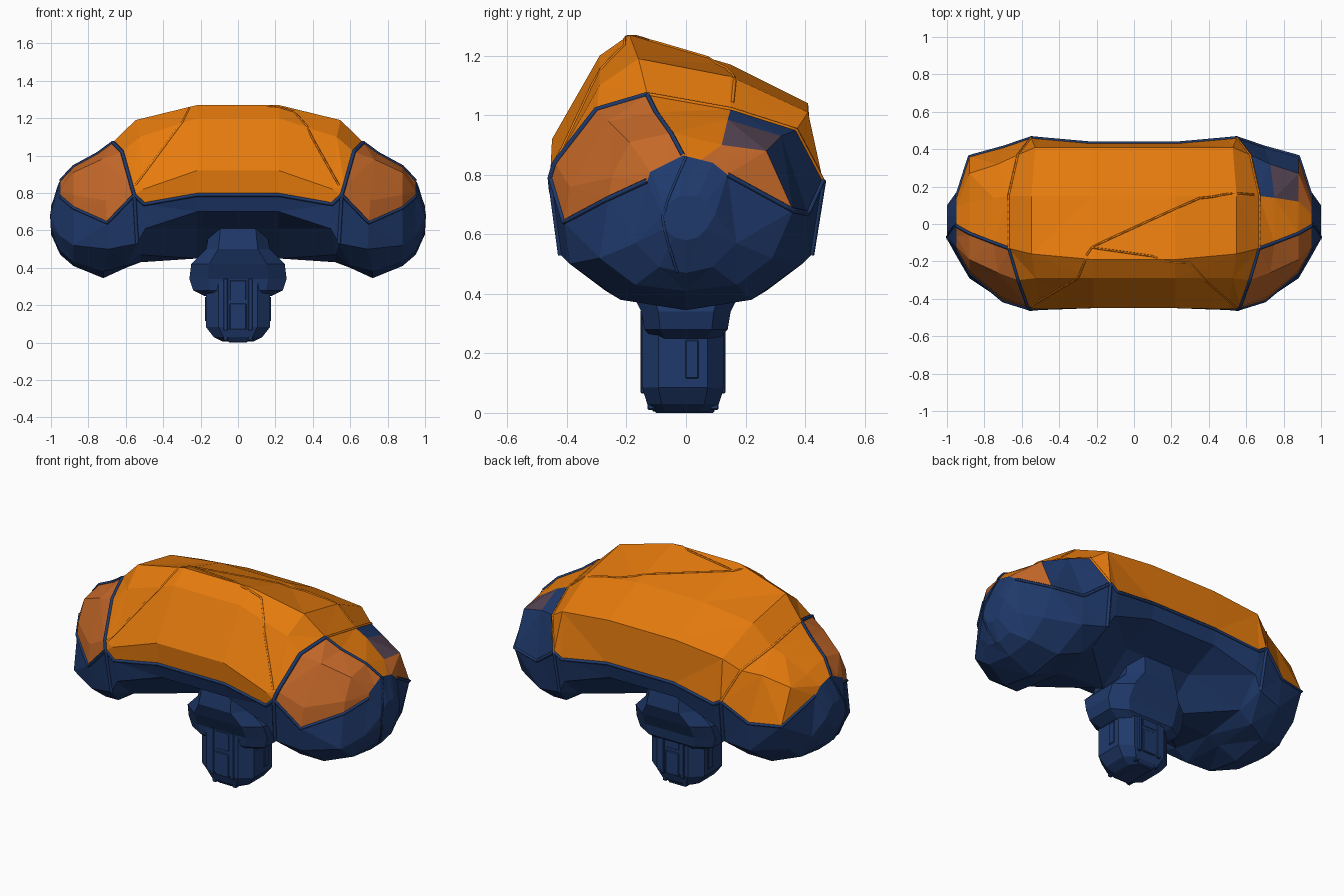
import bpy, bmesh
from mathutils import Vector
from mathutils.bvhtree import BVHTree

if "Cube" in bpy.data.objects:
    bpy.data.objects.remove(bpy.data.objects["Cube"])


def material(name, rgb):
    m = bpy.data.materials.new(name)
    m.diffuse_color = (*rgb, 1)
    m.use_nodes = True
    m.node_tree.nodes["Principled BSDF"].inputs["Base Color"].default_value = m.diffuse_color
    return m


BLUE = material("navy blue", (0.014, 0.042, 0.15))
ORANGE = material("bright orange", (0.78, 0.195, 0.004))
RUST = material("rust orange", (0.56, 0.14, 0.022))
PLUM = material("plum grey", (0.09, 0.058, 0.085))


def finish(bm, name, mats):
    bmesh.ops.recalc_face_normals(bm, faces=bm.faces[:])
    me = bpy.data.meshes.new(name)
    bm.to_mesh(me)
    for m in mats:
        me.materials.append(m)
    ob = bpy.data.objects.new(name, me)
    bpy.context.collection.objects.link(ob)
    return ob


def skin(bm, rings, pick):
    """Bridge closed rings, colouring each face by pick(ring, segment)."""
    vs = [[bm.verts.new(p) for p in r] for r in rings]
    n = len(vs[0])
    for i in range(len(vs) - 1):
        for k in range(n):
            j = (k + 1) % n
            f = bm.faces.new((vs[i][k], vs[i][j], vs[i + 1][j], vs[i + 1][k]))
            f.material_index = pick(i, k)
    bm.faces.new(vs[0])
    bm.faces.new(vs[-1])


# Body: cross-sections in (y, z), upper shell front rim -> back rim
STATIONS = [0.22, 0.52, 0.60, 0.72, 0.88, 0.95, 1.0]
UPPER = [
    [(-.44, .79), (-.45, .92), (-.29, 1.20), (-.19, 1.27), (.15, 1.17), (.41, 1.04), (.43, .79)],
    [(-.45, .74), (-.455, .82), (-.29, 1.10), (-.16, 1.19), (.15, 1.13), (.41, 1.01), (.455, .75)],
    [(-.455, .79), (-.44, .84), (-.30, 1.02), (-.13, 1.07), (.15, 1.02), (.37, .95), (.46, .78)],
    [(-.41, .64), (-.39, .76), (-.26, .98), (-.10, 1.01), (.14, .985), (.32, .93), (.41, .67)],
    [(-.26, .72), (-.25, .79), (-.19, .91), (-.05, .94), (.12, .90), (.27, .88), (.36, .68)],
    [(-.13, .78), (-.12, .81), (-.07, .835), (-.01, .865), (.05, .85), (.09, .84), (.14, .80)],
    [(-.08, .67), (-.07, .69), (-.05, .71), (-.02, .73), (.04, .73), (.07, .71), (.10, .67)],
]
# Underside: keel height, then inner and outer points used front and back
LOWER = [
    (.45, .20, .61, .41, .70),
    (.43, .27, .47, .43, .61),
    (.40, .27, .41, .42, .53),
    (.345, .22, .38, .39, .50),
    (.41, .17, .43, .29, .52),
    (.47, .09, .49, .17, .57),
    (.58, .04, .59, .07, .62),
]
# Sideways lean of the corner panel edges, per section point
LEAN = [0, 0, -.06, -.045, -.03, .02, .07, .07, .02, -.05, -.06, 0]
LEAN_AMOUNT = [0, .4, 1, .45, 0, 0, 0]


def section(s, side):
    keel, y1, z1, y2, z2 = LOWER[s]
    pts = [(0, keel), (-y1, z1), (-y2, z2)] + UPPER[s] + [(y2, z2), (y1, z1)]
    return [(side * (STATIONS[s] + LEAN[k] * LEAN_AMOUNT[s]), y, z)
            for k, (y, z) in enumerate(pts)]


N = len(STATIONS)
rings = [section(s, -1) for s in reversed(range(N))]
rings += [section(s, 1) for s in range(N)]


def body_colour(i, k):
    right = i >= N
    s = i - N if right else N - 2 - i      # inner station of this span
    if k < 3 or k > 8 or s == 5:
        return 0
    if s >= 2 and k <= 5:
        return 2                           # front corner panels
    if right and s >= 2 and k >= 7:        # patchwork on the right rear
        if s == 4:
            return 2
        if s == 3 and k == 7:
            return 3
        return 0
    return 1


bm = bmesh.new()
skin(bm, rings, body_colour)
bmesh.ops.recalc_face_normals(bm, faces=bm.faces[:])
bmesh.ops.triangulate(bm, faces=bm.faces[:])
tree = BVHTree.FromBMesh(bm)
finish(bm, "padded_body", [BLUE, ORANGE, RUST, PLUM])
bm.free()


# Raised seams that follow the body surface
def seam(name, pts, mat, width=0.008):
    path = []
    for a, b in zip(pts, pts[1:]):
        a, b = Vector(a), Vector(b)
        for t in range(9):
            path.append(tree.find_nearest(a.lerp(b, t / 8))[0])
    cu = bpy.data.curves.new(name, 'CURVE')
    cu.dimensions = '3D'
    cu.bevel_depth = width
    cu.bevel_resolution = 0
    sp = cu.splines.new('POLY')
    sp.points.add(len(path) - 1)
    for p, q in zip(sp.points, path):
        p.co = (*q, 1)
    cu.materials.append(mat)
    ob = bpy.data.objects.new(name, cu)
    bpy.context.collection.objects.link(ob)


def on_ring(s, side, ks):
    r = section(s, side)
    return [r[k] for k in ks]


for side, tag in ((1, "right"), (-1, "left")):
    seam(tag + "_front_panel_edge", on_ring(2, side, (2, 3, 4, 5, 6)), BLUE, .011)
    seam(tag + "_back_panel_edge", on_ring(2, side, (6, 7, 8, 9)), ORANGE, .007)
    seam(tag + "_back_lower_edge", on_ring(2, side, (9, 10)), BLUE, .011)
    seam(tag + "_panel_top_edge", [section(s, side)[6] for s in range(2, 6)], BLUE, .009)
    for k in (3, 9):
        seam(f"{tag}_rim_{k}", [section(s, side)[k] for s in range(2, 6)], BLUE, .009)
    seam(tag + "_end_seam", [(side * .95, 0, .86), (side, -.08, .66), (side * .95, -.03, .47)], BLUE, .006)

for k, tag in ((3, "front"), (9, "back")):
    left = [section(s, -1)[k] for s in (2, 1, 0)]
    right = [section(s, 1)[k] for s in (0, 1, 2)]
    seam(tag + "_centre_rim", left + right, BLUE, .010)

seam("top_seam", [(-.23, -.12, 1.27), (.35, .14, 1.17), (.65, .16, 1.05)], ORANGE, .006)
seam("top_front_seam", [(-.55, -.44, .84), (-.30, -.29, 1.18), (-.23, -.12, 1.27),
                        (.3, -.21, 1.24), (.54, -.44, .84)], ORANGE, .006)


# Stem: stacked octagonal sections (z, half width, half depth)
def octagon_loft(name, levels, cut, cy=0.0):
    loops = []
    for z, hx, hy in levels:
        a, b = hx * cut, hy * cut
        loops.append([(x, y + cy, z) for x, y in (
            (hx, -b), (hx, b), (a, hy), (-a, hy), (-hx, b), (-hx, -b), (-a, -hy), (a, -hy))])
    m = bmesh.new()
    skin(m, loops, lambda i, k: 0)
    finish(m, name, [BLUE])
    m.free()


octagon_loft("stem_collar", [(.25, .18, .11), (.28, .24, .14), (.34, .26, .15),
                             (.42, .25, .19), (.50, .17, .22), (.62, .15, .2)], .62)
octagon_loft("stem_post", [(.005, .08, .10), (.03, .13, .12), (.085, .172, .138),
                           (.36, .172, .138), (.42, .15, .12)], .6, -.01)


def block(name, centre, size):
    m = bmesh.new()
    bmesh.ops.create_cube(m, size=1)
    for v in m.verts:
        v.co = [c + p * s for c, p, s in zip(centre, v.co, size)]
    bmesh.ops.bevel(m, geom=m.edges[:], offset=.004, segments=1, affect='EDGES')
    finish(m, name, [BLUE])
    m.free()


# Stem ribs, latch plates and foot
for d, tag in ((-1, "front"), (1, "back")):
    y = -.01 + d * .132
    for sx in (-1, 1):
        block(f"{tag}_stem_rib_{sx}", (sx * .066, y, .205), (.025, .022, .28))
        block(f"{tag}_foot_rib_{sx}", (sx * .066, -.01 + d * .105, .04), (.025, .03, .06))
    block(tag + "_latch_upper", (0, y, .28), (.09, .016, .11))
    block(tag + "_latch_lower", (0, y, .14), (.09, .020, .14))
for sx in (-1, 1):
    block(f"side_slot_{sx}", (sx * .17, .02, .18), (.014, .045, .13))
block("stem_foot", (0, -.005, .025), (.10, .20, .05))
